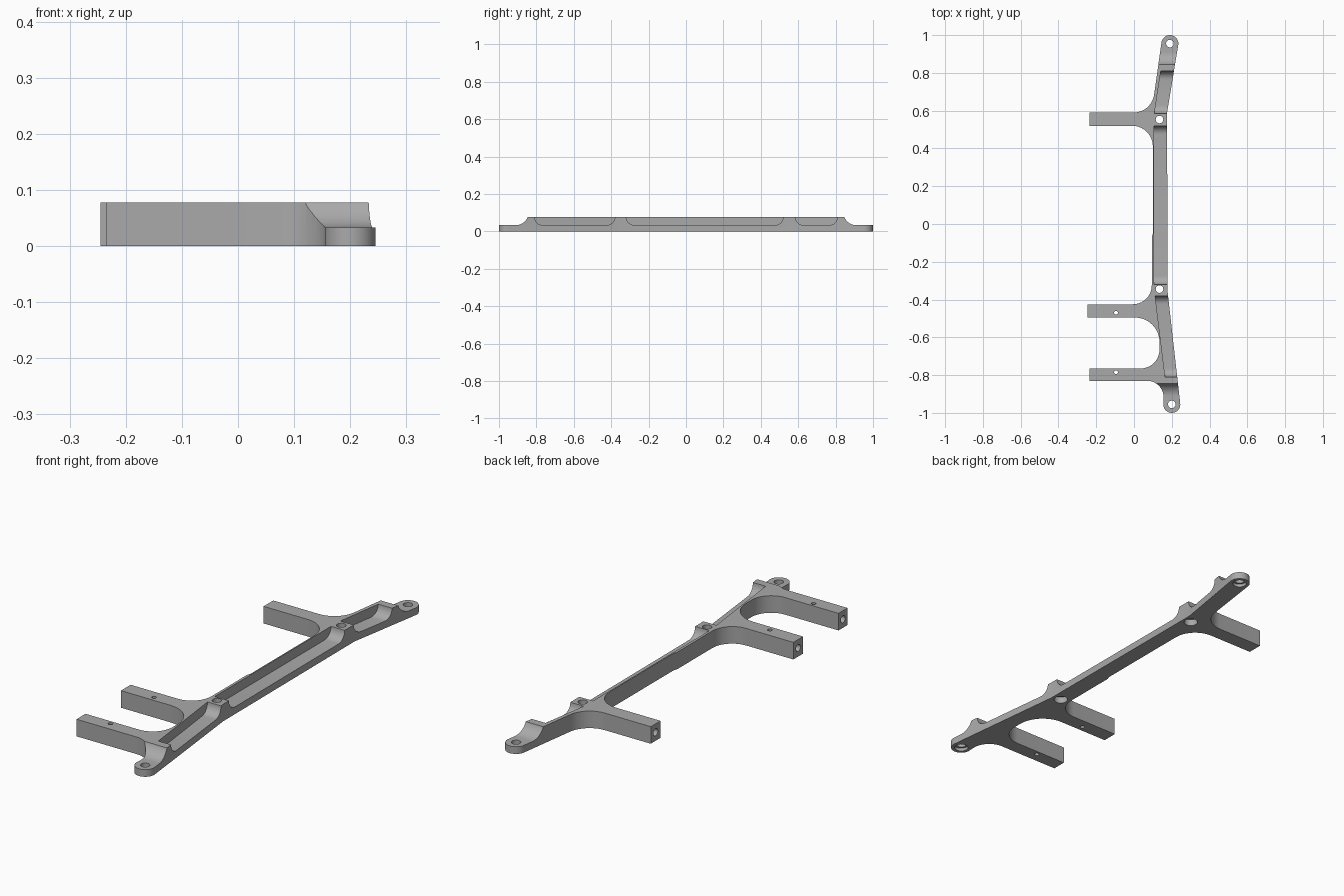
import bpy, bmesh, math
from mathutils import Vector

if "Cube" in bpy.data.objects:
    bpy.data.objects.remove(bpy.data.objects["Cube"])

H, FLOOR = 0.078, 0.033          # full height, pocket floor / lug height

grey = bpy.data.materials.new("satin grey")
grey.diffuse_color = (0.4, 0.4, 0.4, 1)
grey.use_nodes = True
grey.node_tree.nodes["Principled BSDF"].inputs["Base Color"].default_value = grey.diffuse_color


def arc(cx, cy, r, a0, a1, n=16):
    angles = [math.radians(a0 + (a1 - a0) * i / n) for i in range(n + 1)]
    return [(cx + r * math.cos(a), cy + r * math.sin(a)) for a in angles]


def rounded(points, n=10):
    """Replace every (x, y, radius) corner with a tangent arc."""
    out = []
    for i, p in enumerate(points):
        if len(p) == 2:
            out.append(p)
            continue
        c = Vector(p[:2])
        u = (Vector(points[i - 1][:2]) - c).normalized()
        v = (Vector(points[(i + 1) % len(points)][:2]) - c).normalized()
        half = u.angle(v) / 2
        centre = c + (u + v).normalized() * p[2] / math.sin(half)
        t0 = c + u * p[2] / math.tan(half) - centre
        t1 = c + v * p[2] / math.tan(half) - centre
        for k in range(n + 1):
            w = k / n
            s = t0.angle(t1)
            d = (t0 * math.sin((1 - w) * s) + t1 * math.sin(w * s)) / math.sin(s)
            out.append(tuple(centre + d))
    return out


def loft(name, bottom, top):
    """Solid between two matching planar loops."""
    bm = bmesh.new()
    a = [bm.verts.new(p) for p in bottom]
    b = [bm.verts.new(p) for p in top]
    bm.faces.new(a)
    bm.faces.new(b)
    for i in range(len(a)):
        j = (i + 1) % len(a)
        bm.faces.new((a[i], a[j], b[j], b[i]))
    bmesh.ops.recalc_face_normals(bm, faces=bm.faces)
    mesh = bpy.data.meshes.new(name)
    bm.to_mesh(mesh)
    bm.free()
    mesh.materials.append(grey)
    obj = bpy.data.objects.new(name, mesh)
    bpy.context.collection.objects.link(obj)
    return obj


# Bracket body: spine, two end lugs and three arms in one outline
outline = rounded(
    arc(0.2, -0.955, 0.045, 165, 366, 24)
    + [(0.178, -0.36), (0.175, 0.59)]
    + arc(0.19, 0.955, 0.045, -9.5, 170.5, 24)
    + [(0.093, 0.59, 0.11), (-0.235, 0.59), (-0.235, 0.52), (0.1, 0.52, 0.11),
       (0.1, -0.05), (0.094, -0.07), (0.094, -0.425, 0.1),
       (-0.245, -0.425), (-0.245, -0.495), (0.135, -0.495, 0.13),
       (0.135, -0.765, 0.1), (-0.235, -0.765), (-0.235, -0.83),
       (0.157, -0.83, 0.087)])
body = loft("bracket", [(x, y, 0) for x, y in outline],
            [(x, y, H) for x, y in outline])


def cut(cutter):
    bpy.context.view_layer.objects.active = body
    mod = body.modifiers.new("cut", 'BOOLEAN')
    mod.operation = 'DIFFERENCE'
    mod.solver = 'EXACT'
    mod.object = cutter
    bpy.ops.object.modifier_apply(modifier=mod.name)
    bpy.data.objects.remove(cutter)


# Pockets along the spine, open to the right, with rounded ends
def pocket(y0, y1, x0, x1):
    r = 0.045
    prof = ([(y0, 0.12)] + arc(y0 + r, FLOOR + r, r, 180, 270, 8)
            + arc(y1 - r, FLOOR + r, r, 270, 360, 8) + [(y1, 0.12)])
    left = [(x0 + (x1 - x0) * (y - y0) / (y1 - y0), y, z) for y, z in prof]
    cut(loft("pocket_cutter", left, [(0.4, y, z) for y, z in prof]))


pocket(-0.81, -0.38, 0.165, 0.112)
pocket(-0.32, 0.52, 0.106, 0.106)
pocket(0.585, 0.81, 0.108, 0.142)

# Lowered end lugs with a concave ramp up to the spine
for side in (-1, 1):
    ramp = arc(0.911, FLOOR + 0.07, 0.07, 270, 201, 10)
    prof = [(1.1, FLOOR)] + ramp + [(0.841, 0.12), (1.1, 0.12)]
    cut(loft("ramp_cutter", [(0.0, side * y, z) for y, z in prof],
             [(0.4, side * y, z) for y, z in prof]))


# Holes
def drill(x, y, r, z0=-0.02, z1=0.1):
    ring = arc(x, y, r, 0, 345, 23)
    cut(loft("drill", [(a, b, z0) for a, b in ring], [(a, b, z1) for a, b in ring]))


for x, y, depth in ((0.19, 0.955, 0.014), (0.2, -0.955, 0.014),
                    (0.135, 0.553, 0.03), (0.135, -0.345, 0.03)):
    drill(x, y, 0.03, -0.02, depth)      # counterbore underneath
    drill(x, y, 0.02)                    # bolt hole
for y in (-0.47, -0.785):
    drill(-0.095, y, 0.01)               # set screw holes
for y in (0.555, -0.46, -0.7975):        # bores in the arm ends
    ring = arc(y, 0.039, 0.016, 0, 345, 23)
    cut(loft("bore", [(-0.3, a, b) for a, b in ring], [(-0.12, a, b) for a, b in ring]))

bpy.ops.object.select_all(action='DESELECT')
body.select_set(True)
bpy.context.view_layer.objects.active = body
bpy.ops.object.shade_smooth_by_angle(angle=math.radians(30))
